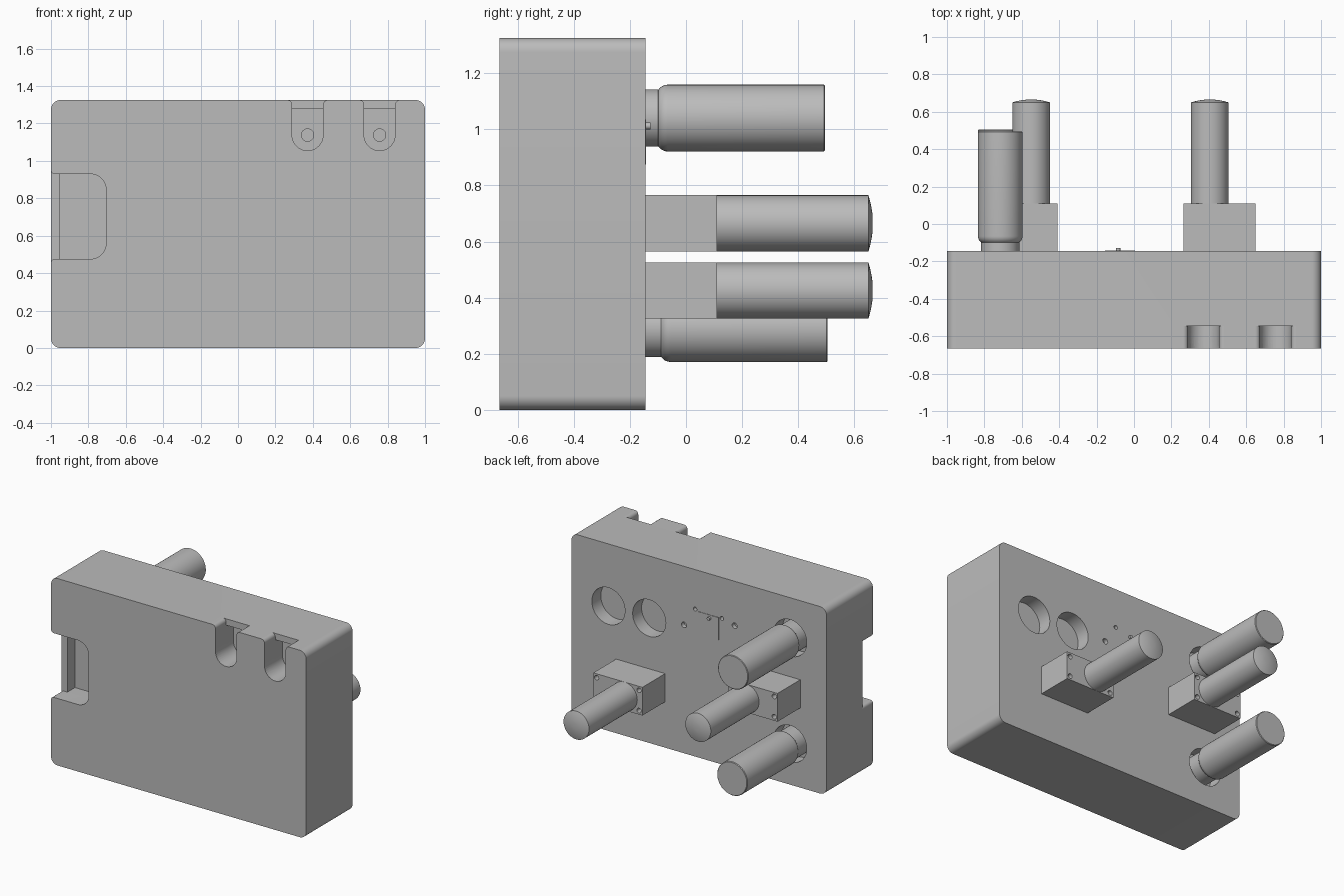
import bpy, bmesh, math

if "Cube" in bpy.data.objects:
    bpy.data.objects.remove(bpy.data.objects["Cube"])

grey = bpy.data.materials.new("plain_grey")
grey.diffuse_color = (0.5, 0.5, 0.5, 1)
grey.use_nodes = True
grey.node_tree.nodes["Principled BSDF"].inputs["Base Color"].default_value = grey.diffuse_color

BACK, FRONT, TOP = -0.145, -0.665, 1.325


def finish(name, bm, smooth=True):
    bmesh.ops.recalc_face_normals(bm, faces=bm.faces)
    me = bpy.data.meshes.new(name)
    bm.to_mesh(me)
    bm.free()
    me.materials.append(grey)
    ob = bpy.data.objects.new(name, me)
    bpy.context.collection.objects.link(ob)
    if smooth:
        bpy.ops.object.select_all(action='DESELECT')
        ob.select_set(True)
        bpy.context.view_layer.objects.active = ob
        bpy.ops.object.shade_smooth_by_angle(angle=math.radians(30))
    return ob


def arc(cx, cz, r, a0, a1, n=10):
    return [(cx + r * math.cos(math.radians(a0 + (a1 - a0) * i / n)),
             cz + r * math.sin(math.radians(a0 + (a1 - a0) * i / n))) for i in range(n + 1)]


def prism(name, pts, y0, y1):
    """Extrude an x-z outline from y0 to y1."""
    bm = bmesh.new()
    f = bm.faces.new([bm.verts.new((x, y0, z)) for x, z in pts])
    ext = bmesh.ops.extrude_face_region(bm, geom=[f])
    bmesh.ops.translate(bm, vec=(0, y1 - y0, 0),
                        verts=[v for v in ext["geom"] if isinstance(v, bmesh.types.BMVert)])
    return finish(name, bm)


def rect(x0, x1, z0, z1):
    return [(x0, z0), (x1, z0), (x1, z1), (x0, z1)]


def disc(x, z, r, n=32):
    return arc(x, z, r, 0, 360, n)[:-1]


def lathe(name, x, z, profile, n=48):
    """Spin a (radius, y) profile around an axis parallel to y."""
    bm = bmesh.new()
    rings = []
    for r, y in profile:
        rings.append([bm.verts.new((x + r * math.cos(2 * math.pi * i / n), y,
                                    z + r * math.sin(2 * math.pi * i / n))) for i in range(n)])
    for a, b in zip(rings, rings[1:]):
        for i in range(n):
            bm.faces.new((a[i], a[(i + 1) % n], b[(i + 1) % n], b[i]))
    bm.faces.new(rings[0])
    bm.faces.new(rings[-1])
    return finish(name, bm)


def cut(target, cutters):
    """Subtract each cutter, then keep it as a hidden helper."""
    for c in cutters:
        m = target.modifiers.new("cut", 'BOOLEAN')
        m.operation, m.solver, m.object = 'DIFFERENCE', 'EXACT', c
        bpy.context.view_layer.objects.active = target
        bpy.ops.object.modifier_apply(modifier=m.name)
        bpy.data.objects.remove(c)
    bpy.ops.object.select_all(action='DESELECT')
    target.select_set(True)
    bpy.context.view_layer.objects.active = target
    bpy.ops.object.shade_smooth_by_angle(angle=math.radians(30))


# Main housing with rounded corners
R = 0.05
housing = prism("housing",
                arc(1 - R, R, R, -90, 0) + arc(1 - R, TOP - R, R, 0, 90)
                + arc(-1 + R, TOP - R, R, 90, 180) + arc(-1 + R, R, R, 180, 270), FRONT, BACK)
cutters = []

# Two U-shaped slots at the top of the front: flared mouth, deeper pocket, small hole
for x in (0.372, 0.757):
    u, zc, f = 0.083, 1.138, 0.025
    bowl = arc(x, zc, u, 180, 360, 20)
    right = arc(x + u + f, TOP - f, f, 180, 90, 6)
    left = [(2 * x - px, pz) for px, pz in reversed(right)]
    mouth = bowl + right + [(x + u + f, TOP + 0.1), (x - u - f, TOP + 0.1)] + left
    cutters += [prism("slot_mouth", mouth, FRONT - 0.1, FRONT + 0.12),
                prism("slot_pocket", bowl + [(x + u, 1.28), (x - u, 1.28)], FRONT - 0.1, FRONT + 0.2),
                prism("slot_hole", disc(x, zc, 0.033), FRONT + 0.1, FRONT + 0.23)]

# Side notch on the left: flared mouth, deeper pocket behind a lip
xr, z0, z1, r, f = -0.705, 0.475, 0.93, 0.085, 0.02
inner = arc(xr - r, z0 + r, r, -90, 0) + arc(xr - r, z1 - r, r, 0, 90)
mouth = (inner + arc(-1 + f, z1 + f, f, 270, 180, 6) + [(-1.1, z1 + f), (-1.1, z0 - f)]
         + arc(-1 + f, z0 - f, f, 180, 90, 6))
cutters += [prism("notch_mouth", mouth, FRONT - 0.1, FRONT + 0.115),
            prism("notch_pocket", inner + [(-0.953, z1), (-0.953, z0)], FRONT - 0.1, FRONT + 0.2)]

# Round sockets and small holes on the back
PEGS = ((-0.715, 1.04, -0.105), (-0.715, 0.29, -0.095))
for x, z in [(0.71, 0.885), (0.39, 0.885)] + [p[:2] for p in PEGS]:
    cutters.append(prism("socket", disc(x, z, 0.13, 48), BACK - 0.1, BACK + 0.1))
for x, z, r in ((0.117, 0.91, 0.02), (-0.28, 1.01, 0.02), (0.03, 1.045, 0.014), (-0.18, 1.035, 0.014)):
    cutters.append(prism("small_hole", disc(x, z, r, 16), BACK - 0.03, BACK + 0.1))
cut(housing, cutters)

# Round pegs with a narrow neck and a rounded shoulder
for i, (x, z, y) in enumerate(PEGS):
    R, s = 0.119, 0.04
    shoulder = [(R - s + s * math.sin(a), y + s - s * math.cos(a))
                for a in [math.pi / 2 * k / 8 for k in range(9)]]
    lathe(f"peg_{i + 1}", x, z, [(0.102, BACK - 0.1), (0.102, y + 0.006)] + shoulder[3:]
          + [(R, y + 0.596), (R - 0.004, y + 0.6)])

# Mounting blocks with corner screw holes, each holding a domed rod
for side, xc, zc in ((1, 0.405, 0.425), (-1, -0.55, 0.665)):
    x0, x1 = sorted((xc - side * 0.14, xc + side * 0.245))
    tag = "right" if side > 0 else "left"
    block = prism(f"mount_block_{tag}", rect(x0, x1, zc - 0.1, zc + 0.1), BACK - 0.002, 0.11)
    cut(block, [prism("screw_hole", disc(x, zc + dz, 0.017, 16), 0.06, 0.2)
                for x in (x0 + 0.026, x1 - 0.026) for dz in (-0.072, 0.072)])
    dome = [(0.1 * math.cos(t), 0.65 + 0.016 * (1 - math.cos(t) ** 2))
            for t in [math.pi / 2 * k / 8 for k in range(8)]]
    lathe(f"rod_{tag}", xc, zc, [(0.1, 0.105)] + dome)

# Thin plate with a pin on the back
prism("back_plate", rect(-0.156, 0.005, 0.875, 1.035), BACK - 0.01, BACK + 0.003)
prism("plate_pin", disc(-0.085, 1.012, 0.012, 16), BACK - 0.01, BACK + 0.018)
